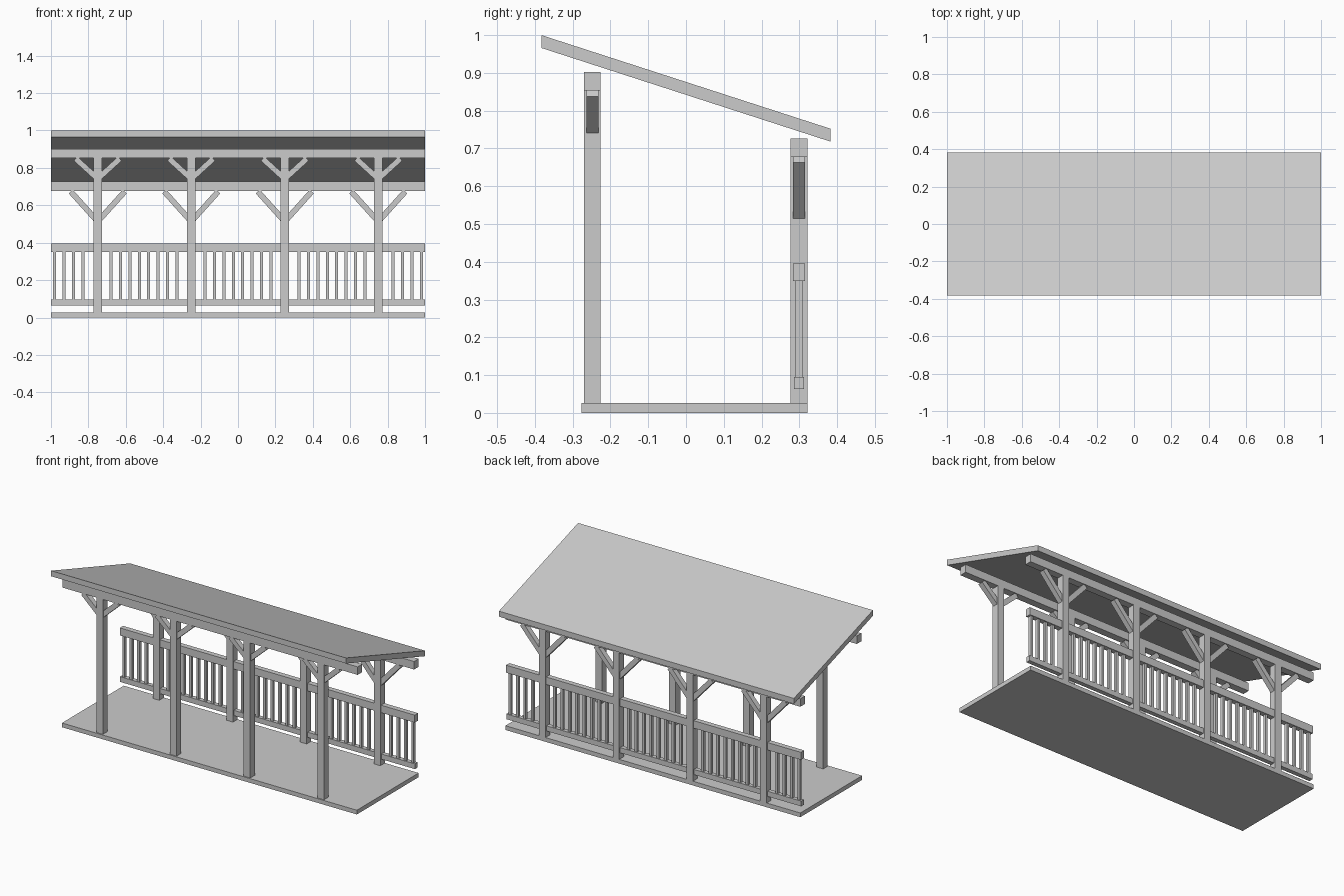
import bpy, bmesh
from mathutils import Vector

cube = bpy.data.objects.get("Cube")
if cube:
    bpy.data.objects.remove(cube, do_unlink=True)

grey = bpy.data.materials.new("light_grey")
grey.use_nodes = True
colour = (0.6, 0.6, 0.6, 1)
grey.diffuse_color = colour
grey.node_tree.nodes["Principled BSDF"].inputs["Base Color"].default_value = colour


def prism(name, points, offset):
    """Extrude a flat outline along an offset vector."""
    bm = bmesh.new()
    face = bm.faces.new([bm.verts.new(p) for p in points])
    new = bmesh.ops.extrude_face_region(bm, geom=[face])["geom"]
    bmesh.ops.translate(bm, vec=offset, verts=[v for v in new if isinstance(v, bmesh.types.BMVert)])
    bmesh.ops.recalc_face_normals(bm, faces=bm.faces)
    mesh = bpy.data.meshes.new(name)
    bm.to_mesh(mesh)
    bm.free()
    mesh.materials.append(grey)
    obj = bpy.data.objects.new(name, mesh)
    bpy.context.collection.objects.link(obj)
    return obj


def box(name, x0, x1, y0, y1, z0, z1):
    outline = [(x0, y0, z0), (x1, y0, z0), (x1, y1, z0), (x0, y1, z0)]
    return prism(name, outline, (0, 0, z1 - z0))


def brace(name, x, y, side, low, high):
    """Diagonal strut; its lower edge runs from low to high, measured from the post."""
    a, b = Vector(low), Vector(high)
    along = (b - a).normalized()
    up = Vector((-along.y, along.x)) * 0.03
    a = a - along * 0.012
    outline = [(x + side * p.x, y - 0.016, p.y) for p in (a, b, b + up, a + up)]
    prism(name, outline, (0, 0.032, 0))


FLOOR = 0.026
POSTS = (-0.75, -0.25, 0.25, 0.75)
HALF = 0.022
BACK = 0.299

# Floor and sloping roof with upright edges
box("floor", -1, 1, -0.277, 0.321, 0, FLOOR)
prism("roof", [(-1, -0.383, 0.966), (-1, 0.383, 0.718), (-1, 0.383, 0.752), (-1, -0.383, 1)], (2, 0, 0))

# Two rows of posts with a beam and diagonal braces
rows = (
    ("front", -0.248, 0.853, 0.902, (HALF, 0.741), (0.128, 0.838)),
    ("back", BACK, 0.677, 0.726, (HALF, 0.515), (0.155, 0.663)),
)
for row, y, top, beam_top, low, high in rows:
    box(row + "_beam", -1, 1, y - HALF, y + HALF, top, beam_top)
    for x in POSTS:
        box(row + "_post", x - HALF, x + HALF, y - HALF, y + HALF, FLOOR, top)
        for side in (-1, 1):
            brace(row + "_brace", x, y, side, low, high)

# Railing along the back
box("top_rail", -1, 1, BACK - 0.016, BACK + 0.016, 0.349, 0.395)
box("bottom_rail", -1, 1, BACK - 0.0135, BACK + 0.0135, 0.063, 0.095)
COUNT = 40
for i in range(COUNT):
    x = -0.98 + 1.96 * i / (COUNT - 1)
    if min(abs(x - p) for p in POSTS) > 0.04:
        box("baluster", x - 0.008, x + 0.008, BACK - 0.009, BACK + 0.009, 0.095, 0.349)
